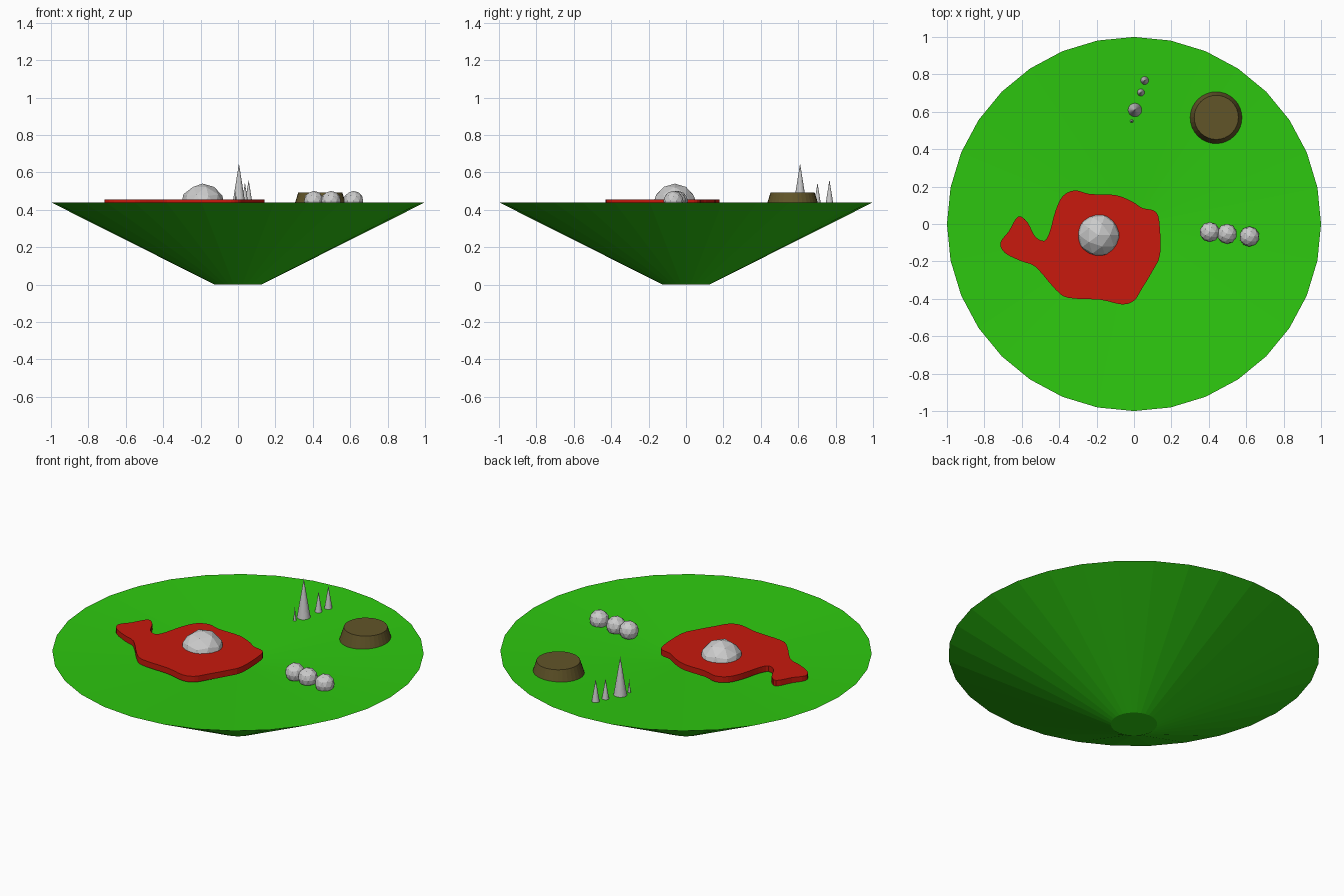
import bpy, bmesh, math
from mathutils import Vector

if "Cube" in bpy.data.objects:
    bpy.data.objects.remove(bpy.data.objects["Cube"])

RIM, DIP = 0.44, 0.05   # rim height and depth of the shallow dish centre


def material(name, rgb):
    m = bpy.data.materials.new(name)
    m.diffuse_color = (*rgb, 1)
    m.use_nodes = True
    m.node_tree.nodes["Principled BSDF"].inputs["Base Color"].default_value = m.diffuse_color
    return m


green = material("grass_green", (0.027, 0.58, 0.005))
red = material("pool_red", (0.58, 0.01, 0.004))
brown = material("earth_brown", (0.12, 0.09, 0.022))


def surface(x, y):
    return RIM - DIP * (1 - math.hypot(x, y))


def add_object(name, bm, mat=None):
    bmesh.ops.recalc_face_normals(bm, faces=bm.faces)
    me = bpy.data.meshes.new(name)
    bm.to_mesh(me)
    bm.free()
    ob = bpy.data.objects.new(name, me)
    bpy.context.collection.objects.link(ob)
    if mat:
        me.materials.append(mat)
    return ob


def cone(name, x, y, z0, z1, r0, r1, mat=None, sides=32):
    bpy.ops.mesh.primitive_cone_add(vertices=sides, radius1=r0, radius2=r1,
                                    depth=z1 - z0, location=(x, y, (z0 + z1) / 2))
    ob = bpy.context.object
    ob.name = name
    if mat:
        ob.data.materials.append(mat)
    return ob


def rock(name, x, y, z, r):
    bpy.ops.mesh.primitive_ico_sphere_add(subdivisions=2, radius=r, location=(x, y, z))
    bpy.context.object.name = name


# Island: tapered bowl whose top dips slightly to the centre
bm = bmesh.new()
rings = []
for r, z in ((0.125, 0), (1.0, RIM)):
    rings.append([bm.verts.new((r * math.sin(i * math.tau / 32),
                                r * math.cos(i * math.tau / 32), z)) for i in range(32)])
low, top = rings
centre = bm.verts.new((0, 0, RIM - DIP))
bm.faces.new(low)
for i in range(32):
    j = (i + 1) % 32
    bm.faces.new((low[i], low[j], top[j], top[i]))
    bm.faces.new((top[i], top[j], centre))
add_object("island", bm, green)

# Red pool: smooth closed outline, extruded
outline = [Vector(p) for p in (
    (-.62, .04), (-.57, .01), (-.53, -.065), (-.48, -.09), (-.45, -.04), (-.42, .07),
    (-.38, .15), (-.315, .18), (-.235, .16), (-.10, .155), (-.01, .12), (.045, .085),
    (.11, .07), (.135, .015), (.14, -.16), (.10, -.25), (.04, -.35), (0, -.41),
    (-.065, -.43), (-.18, -.405), (-.35, -.395), (-.42, -.35), (-.525, -.23),
    (-.60, -.20), (-.69, -.155), (-.715, -.10), (-.67, -.04))]
n = len(outline)
pts = []
for i in range(n):
    a, b, c, d = (outline[(i + k) % n] for k in (-1, 0, 1, 2))
    for t in (0, 1 / 3, 2 / 3):
        pts.append(0.5 * (2 * b + (c - a) * t + (2 * a - 5 * b + 4 * c - d) * t ** 2
                          + (3 * b - a - 3 * c + d) * t ** 3))
bm = bmesh.new()
face = bm.faces.new([bm.verts.new((p.x, p.y, 0.455)) for p in pts])
ext = bmesh.ops.extrude_face_region(bm, geom=[face], use_keep_orig=True)
bmesh.ops.translate(bm, vec=(0, 0, -0.035),
                    verts=[v for v in ext["geom"] if isinstance(v, bmesh.types.BMVert)])
add_object("red_pool", bm, red)

# Boulder in the pool and the row of round stones
rock("pool_boulder", -0.19, -0.06, 0.42, 0.12)
for i, (x, y) in enumerate(((0.405, -0.043), (0.497, -0.053), (0.617, -0.067))):
    rock(f"round_stone_{i + 1}", x, y, 0.447, 0.054)

# Earth mound
cone("earth_mound", 0.44, 0.57, 0.415, 0.492, 0.142, 0.118, brown)

# Stone spikes
for i, (x, y, r, tip) in enumerate(((0.005, 0.61, 0.037, 0.648), (0.037, 0.703, 0.02, 0.545),
                                    (0.057, 0.767, 0.022, 0.56), (-0.012, 0.55, 0.009, 0.497))):
    cone(f"spike_{i + 1}", x, y, surface(x, y) - 0.005, tip, r, 0)
